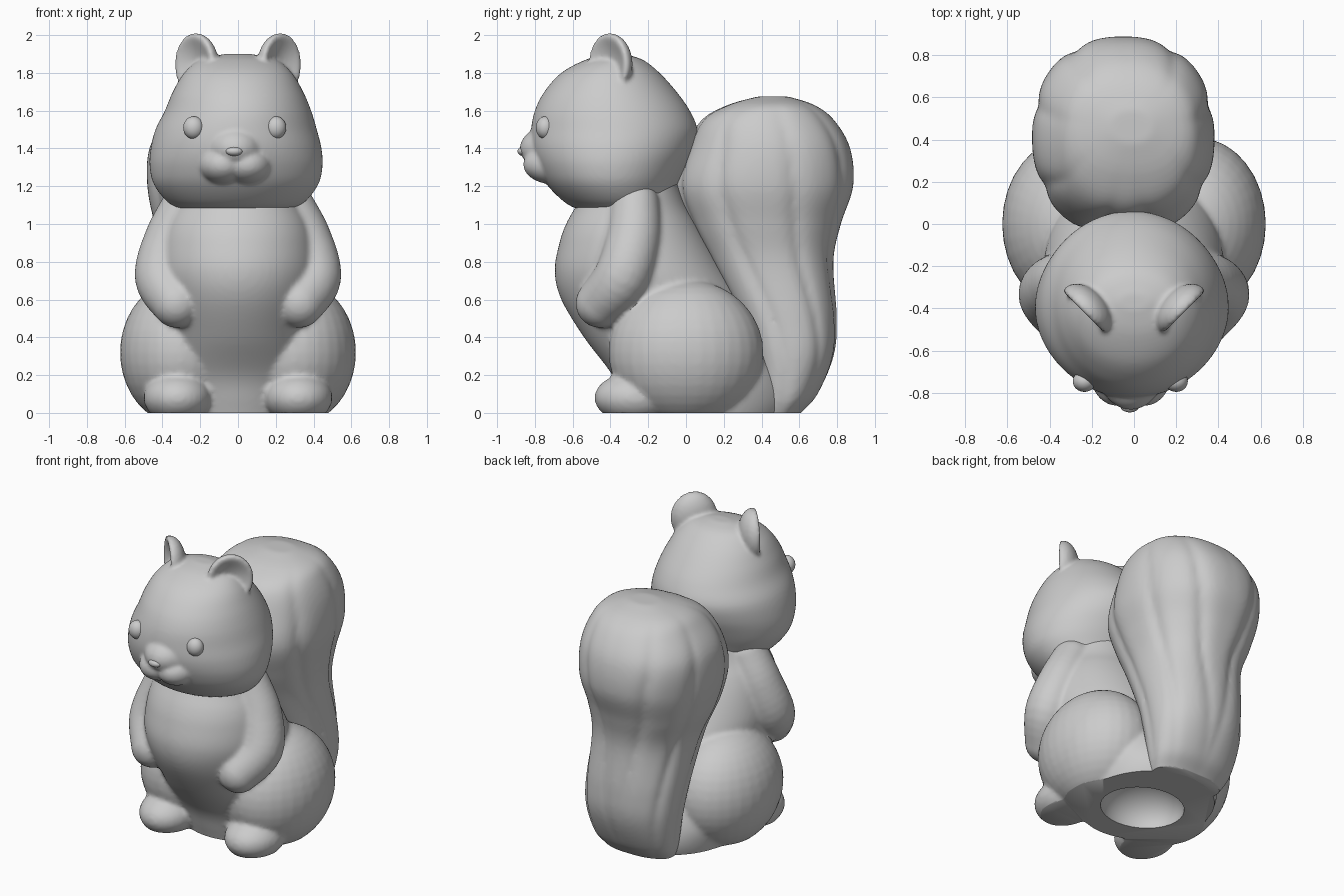
import bpy, bmesh
from math import sin, cos, pi, radians
from mathutils import Matrix, Vector

if "Cube" in bpy.data.objects:
    bpy.data.objects.remove(bpy.data.objects["Cube"])


def spline(rows, n=6):
    """Smoothly resample a short table of section values."""
    out = []
    for i in range(len(rows) - 1):
        quad = [rows[max(0, min(len(rows) - 1, i + k))] for k in (-1, 0, 1, 2)]
        for s in range(n):
            t = s / n
            out.append([0.5 * (2 * b + (c - a) * t + (2 * a - 5 * b + 4 * c - d) * t * t
                               + (3 * b - a - 3 * c + d) * t ** 3) for a, b, c, d in zip(*quad)])
    return out + [list(rows[-1])]


def loft(bm, rows, power=2.0, groove=0.0, sides=96):
    """Stack oval sections: z, front y, back y, half width, centre x."""
    rings = []
    sections = spline(rows)
    for j, (z, yf, yb, hw, cx) in enumerate(sections):
        fade = sin(pi * j / (len(sections) - 1))
        ring = []
        for i in range(sides):
            a = 2 * pi * i / sides - pi
            s, c = sin(a), -cos(a)
            wave = (1 - abs(sin(4 * abs(a) + 1.6 * z))) ** 2
            k = 1 - groove * fade * wave
            x = abs(s) ** (2 / power) * (1 if s > 0 else -1)
            y = abs(c) ** (2 / power) * (1 if c > 0 else -1)
            ring.append(bm.verts.new((cx + k * hw * x, (yf + yb) / 2 + k * (yb - yf) / 2 * y, z)))
        rings.append(ring)
    for lo, hi in zip(rings, rings[1:]):
        for i in range(sides):
            k = (i + 1) % sides
            bm.faces.new((lo[i], lo[k], hi[k], hi[i]))
    bm.faces.new(rings[0])
    bm.faces.new(rings[-1])


def ball(bm, pos, radii, turn=0.0, dent=0.0):
    verts = bmesh.ops.create_uvsphere(bm, u_segments=32, v_segments=20, radius=1)["verts"]
    m = Matrix.Translation(pos) @ Matrix.Rotation(turn, 4, 'Z') @ Matrix.Diagonal((*radii, 1))
    for v in verts:
        if dent and v.co.y < 0:
            v.co.y += dent * v.co.y ** 2
        v.co = m @ v.co


def limb(bm, points):
    """Overlapping balls along a path of x, y, z, radius."""
    for x, y, z, r in spline(points, 6):
        ball(bm, (x, y, z), (r, r, r))


def make(name, bm):
    bmesh.ops.recalc_face_normals(bm, faces=bm.faces[:])
    me = bpy.data.meshes.new(name)
    bm.to_mesh(me)
    bm.free()
    ob = bpy.data.objects.new(name, me)
    bpy.context.collection.objects.link(ob)
    me.shade_smooth()
    return ob


def bake(ob):
    dg = bpy.context.evaluated_depsgraph_get()
    me = bpy.data.meshes.new_from_object(ob.evaluated_get(dg))
    ob.modifiers.clear()
    ob.data = me
    me.shade_smooth()
    me.set_sharp_from_angle(angle=radians(50))


def fuse(ob, voxel=0.015, steps=5):
    """Melt overlapping pieces into one sculpted skin."""
    rm = ob.modifiers.new("skin", 'REMESH')
    rm.mode = 'VOXEL'
    rm.voxel_size = voxel
    sm = ob.modifiers.new("soften", 'SMOOTH')
    sm.factor = 0.5
    sm.iterations = steps
    bake(ob)


def cut(ob, cutter):
    md = ob.modifiers.new("cut", 'BOOLEAN')
    md.operation = 'DIFFERENCE'
    md.solver = 'EXACT'
    md.object = cutter
    bake(ob)


# Body: torso, haunches, feet and arms
bm = bmesh.new()
loft(bm, [(-.10, -.28, .50, .38, 0), (.05, -.33, .57, .42, 0), (.20, -.39, .54, .45, 0),
          (.40, -.54, .45, .42, 0), (.60, -.66, .31, .42, 0), (.75, -.695, .21, .43, 0),
          (.90, -.67, .12, .41, 0), (1.0, -.635, .06, .38, 0), (1.1, -.58, .0, .33, 0),
          (1.25, -.5, -.06, .28, 0)])
for s in (-1, 1):
    ball(bm, (s * .30, .0, .32), (.325, .41, .385))
    ball(bm, (s * .32, -.27, .08), (.18, .215, .135))
    limb(bm, [(s * .27, -.27, 1.10, .13), (s * .35, -.28, .92, .145),
              (s * .40, -.34, .72, .147), (s * .325, -.455, .58, .13)])
body = make("body", bm)
fuse(body)

# Tail: tall plume with soft fur grooves
bm = bmesh.new()
loft(bm, [(-.08, .38, .54, .20, 0), (.0, .37, .61, .25, 0), (.1, .36, .70, .29, 0),
          (.3, .32, .785, .32, 0), (.5, .25, .80, .33, -.01), (.8, .1, .78, .34, -.03),
          (1.0, .0, .82, .39, -.05), (1.2, -.06, .885, .43, -.05), (1.4, .0, .87, .42, -.05),
          (1.55, .08, .785, .35, -.03), (1.63, .22, .68, .27, -.02), (1.675, .38, .54, .10, -.01)],
     power=2.25, groove=.055)
tail = make("tail", bm)
fuse(tail, steps=4)

# Head with muzzle and cupped ears
bm = bmesh.new()
loft(bm, [(1.06, -.50, -.18, .20, -.01), (1.10, -.62, -.10, .34, -.01), (1.2, -.73, -.05, .43, -.01),
          (1.3, -.79, .0, .457, -.01), (1.4, -.82, .045, .452, -.01), (1.5, -.82, .06, .427, -.01),
          (1.6, -.80, .02, .387, 0), (1.7, -.75, -.05, .345, 0), (1.8, -.66, -.14, .285, 0),
          (1.87, -.53, -.23, .20, 0), (1.9, -.41, -.33, .07, 0)])
ball(bm, (-.015, -.68, 1.40), (.16, .20, .13))
for s in (-1, 1):
    ball(bm, (s * .065 - .015, -.70, 1.315), (.13, .162, .105))
    ball(bm, (s * .225, -.405, 1.845), (.145, .095, .165), s * radians(45), 1.2)
head = make("head", bm)
fuse(head, voxel=.012, steps=4)

# Nose and raised eyes
bm = bmesh.new()
ball(bm, (-.02, -.862, 1.385), (.045, .03, .025))
make("nose", bm)
for name, x in (("left_eye", -.235), ("right_eye", .2)):
    bm = bmesh.new()
    ball(bm, (x, -.745, 1.51), (.055, .05, .06))
    make(name, bm)

# Flat base and the hollow underneath
bm = bmesh.new()
bmesh.ops.create_cube(bm, size=3, matrix=Matrix.Translation((0, 0, -1.5)))
floor_cutter = make("floor_cutter", bm)
bm = bmesh.new()
ball(bm, (0, .08, 0), (.27, .24, .2))
hollow_cutter = make("hollow_cutter", bm)
for c in (floor_cutter, hollow_cutter):
    c.hide_render = True
cut(body, floor_cutter)
cut(body, hollow_cutter)
cut(tail, floor_cutter)
for c in (floor_cutter, hollow_cutter):
    bpy.data.objects.remove(c, do_unlink=True)
